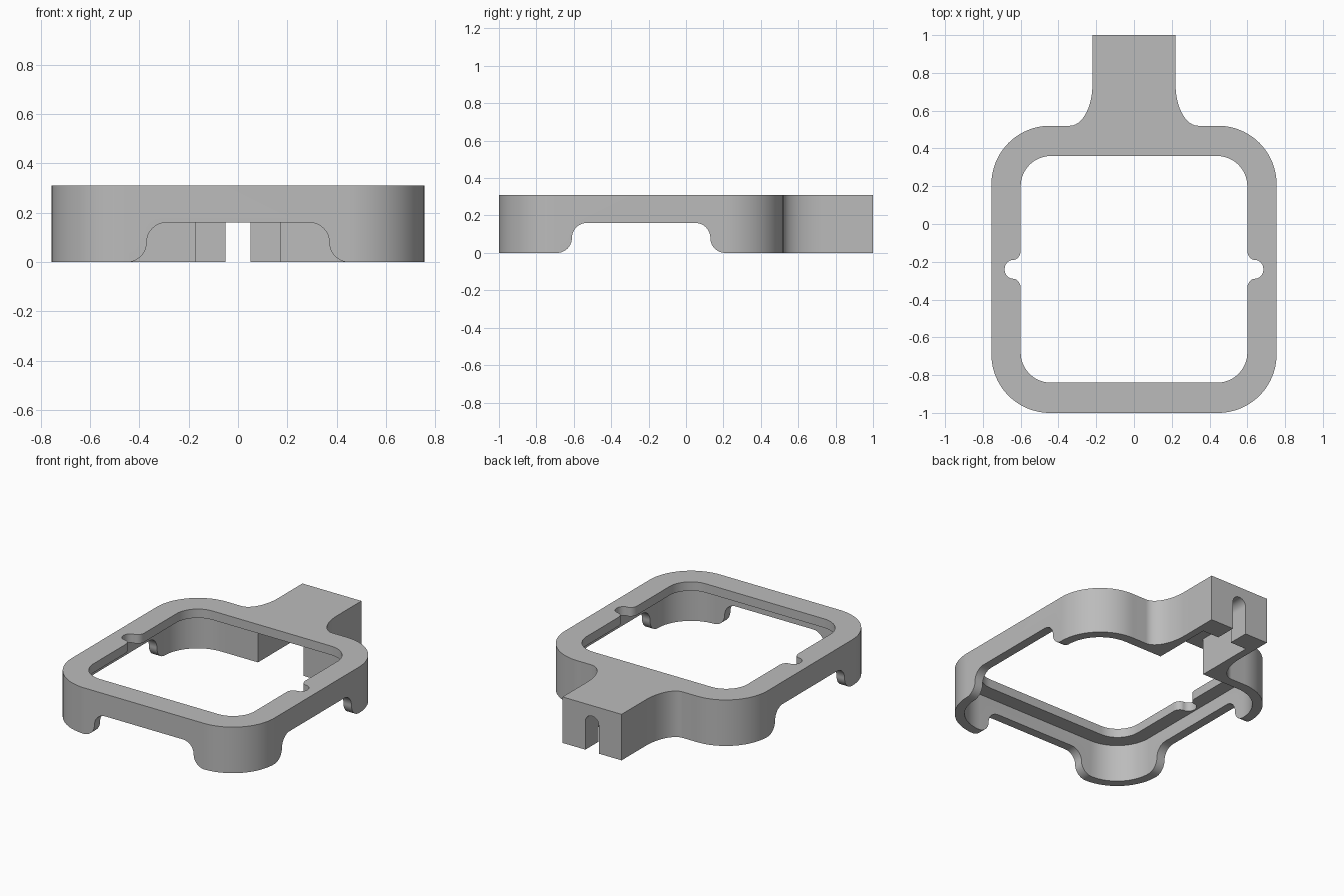
import bpy, bmesh
from math import radians, cos, sin

old = bpy.data.objects.get("Cube")
if old:
    bpy.data.objects.remove(old, do_unlink=True)

HEIGHT, CEILING, MID_Y = 0.31, 0.25, -0.24


def arc(cx, cy, rx, ry, start, end, n=16):
    angles = [radians(start + (end - start) * i / n) for i in range(n + 1)]
    return [(cx + rx * cos(a), cy + ry * sin(a)) for a in angles]


def mirrored(half):
    """Close a right-hand half profile by mirroring it, dropping repeated points."""
    points = []
    for x, y in half + [(-x, y) for x, y in reversed(half)]:
        if not points or abs(x - points[-1][0]) + abs(y - points[-1][1]) > 1e-4:
            points.append((x, y))
    return points


def rounded_half(half_x, low, high, r, middle=()):
    return (arc(half_x - r, low + r, r, r, -90, 0) + list(middle)
            + arc(half_x - r, high - r, r, r, 0, 90))


def prism(name, outline, start, end, axis="z"):
    place = {"z": lambda u, v, w: (u, v, w),
             "y": lambda u, v, w: (u, w, v),
             "x": lambda u, v, w: (w, u + MID_Y, v)}[axis]
    bm = bmesh.new()
    base = bm.faces.new([bm.verts.new(place(u, v, start)) for u, v in outline])
    extruded = bmesh.ops.extrude_face_region(bm, geom=[base])["geom"]
    for v in extruded:
        if isinstance(v, bmesh.types.BMVert):
            v.co["xyz".index(axis)] = end
    bmesh.ops.recalc_face_normals(bm, faces=bm.faces)
    mesh = bpy.data.meshes.new(name)
    bm.to_mesh(mesh)
    bm.free()
    obj = bpy.data.objects.new(name, mesh)
    bpy.context.collection.objects.link(obj)
    return obj


# Solid frame with its flared neck at the back
outer = (arc(0.445, -0.69, 0.31, 0.31, -90, 0, 24)
         + arc(0.445, 0.21, 0.31, 0.31, 0, 90, 24)
         + arc(0.34, 0.74, 0.12, 0.22, 270, 180, 24) + [(0.22, 1.0)])
frame = prism("bezel_frame", mirrored(outer), 0, HEIGHT)

# Window through the top lip, with a rounded notch on each side
notch = (arc(0.64, MID_Y - 0.1, 0.04, 0.05, 180, 100, 8)
         + arc(0.64, MID_Y, 0.045, 0.05, -90, 90)
         + arc(0.64, MID_Y + 0.1, 0.04, 0.05, 260, 180, 8))
window = rounded_half(0.60, -0.84, 0.36, 0.16, notch)

# Hollow under the lip, leaving a thin wall
hollow = rounded_half(0.695, -0.94, 0.455, 0.25)

# Channel in the neck and arched slot through its end wall
channel = [(0.17, 0.2), (0.17, 0.86)]
slot = [(0.05, -0.1)] + arc(0, 0.19, 0.05, 0.05, 0, 90, 12)

# Filleted openings between the corner legs
opening = ([(0.45, -0.1)] + arc(0.45, 0.08, 0.08, 0.08, 270, 180)
           + arc(0.29, 0.08, 0.08, 0.08, 0, 90))

cutters = [
    prism("hollow_cutter", mirrored(hollow), -0.2, CEILING),
    prism("channel_cutter", mirrored(channel), -0.15, CEILING),
    prism("window_cutter", mirrored(window), 0.1, 0.5),
    prism("slot_cutter", mirrored(slot), 0.7, 1.2, "y"),
    prism("front_opening_cutter", mirrored(opening), -1.2, -0.6, "y"),
    prism("side_opening_cutter", mirrored(opening), -1.0, 1.0, "x"),
]
for cutter in cutters:
    cutter.hide_render = True
    mod = frame.modifiers.new(cutter.name, "BOOLEAN")
    mod.operation = "DIFFERENCE"
    mod.solver = "EXACT"
    mod.object = cutter

# Bake the cuts and drop the cutters
graph = bpy.context.evaluated_depsgraph_get()
baked = bpy.data.meshes.new_from_object(frame.evaluated_get(graph))
frame.modifiers.clear()
frame.data = baked
for cutter in cutters:
    bpy.data.objects.remove(cutter, do_unlink=True)

# Single grey plastic
grey = bpy.data.materials.new("plain_grey")
grey.use_nodes = True
colour = (0.5, 0.5, 0.5, 1)
grey.diffuse_color = colour
grey.node_tree.nodes["Principled BSDF"].inputs["Base Color"].default_value = colour
frame.data.materials.clear()
frame.data.materials.append(grey)

bpy.ops.object.select_all(action="DESELECT")
frame.select_set(True)
bpy.context.view_layer.objects.active = frame
bpy.ops.object.shade_smooth_by_angle(angle=radians(30))
